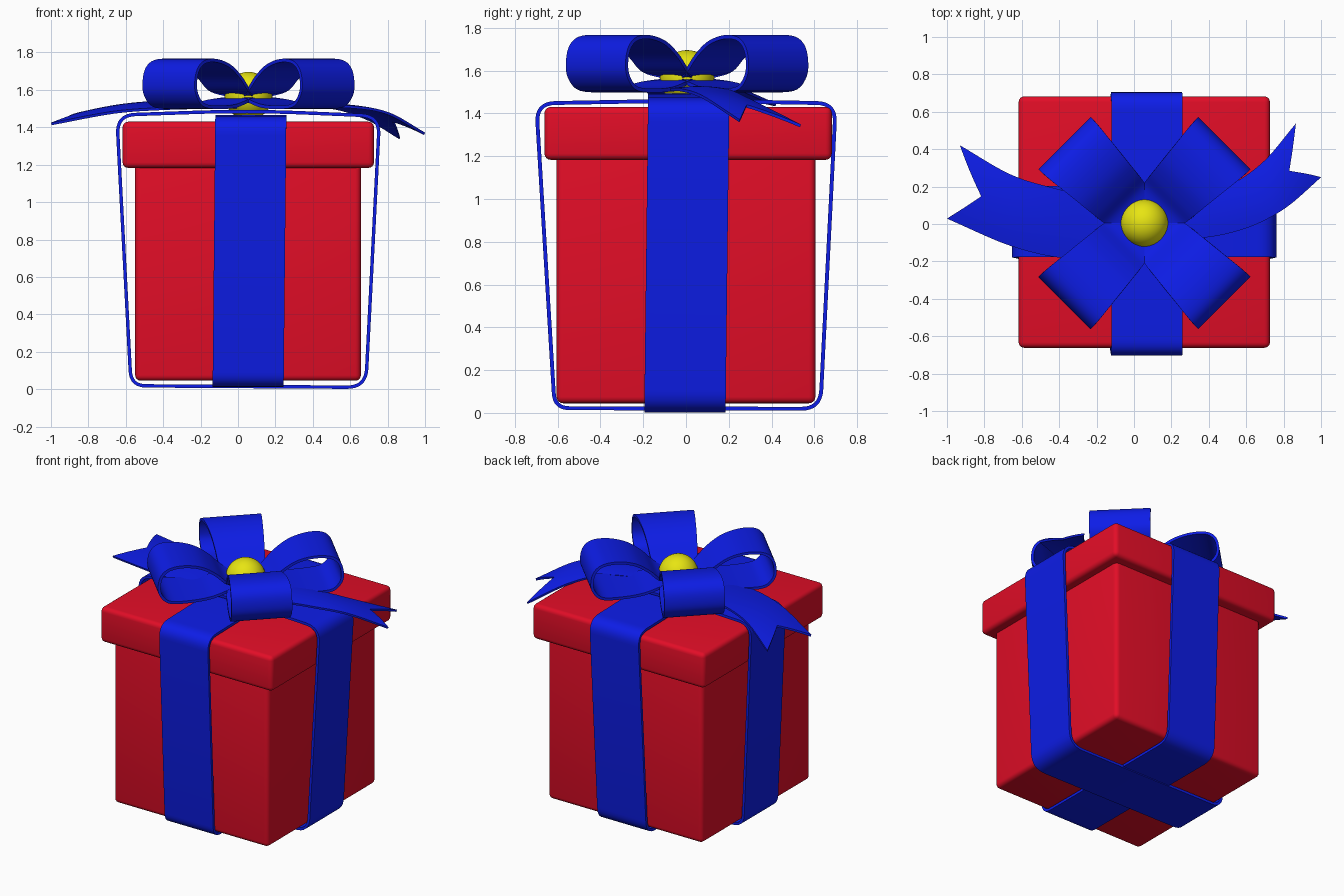
import bpy, math
from mathutils import Vector

if "Cube" in bpy.data.objects:
    bpy.data.objects.remove(bpy.data.objects["Cube"])

CX, CY = 0.056, 0.005


def material(name, rgb):
    m = bpy.data.materials.new(name)
    m.diffuse_color = (*rgb, 1)
    m.use_nodes = True
    m.node_tree.nodes["Principled BSDF"].inputs["Base Color"].default_value = m.diffuse_color
    return m


RED = material("red_card", (0.76, 0.004, 0.02))
BLUE = material("blue_ribbon", (0.004, 0.012, 0.80))
YELLOW = material("yellow_knot", (0.80, 0.78, 0.006))


def finish(ob, name, mat):
    ob.name = name
    ob.data.materials.append(mat)
    bpy.ops.object.select_all(action='DESELECT')
    ob.select_set(True)
    bpy.context.view_layer.objects.active = ob
    bpy.ops.object.convert(target='MESH')
    bpy.ops.object.shade_smooth_by_angle(angle=math.radians(40))


def block(name, lo, hi, bevel):
    lo, hi = Vector(lo), Vector(hi)
    bpy.ops.mesh.primitive_cube_add(size=1, location=(lo + hi) / 2)
    ob = bpy.context.object
    ob.scale = hi - lo
    bpy.ops.object.transform_apply(location=False, scale=True)
    b = ob.modifiers.new("bevel", 'BEVEL')
    b.width, b.segments = bevel, 4
    finish(ob, name, RED)


def spline(pts, t):
    """Catmull-Rom point at t in 0..1 along an open list of points."""
    p = [Vector(q) for q in pts]
    p = [2 * p[0] - p[1]] + p + [2 * p[-1] - p[-2]]
    f = t * (len(pts) - 1)
    i = min(int(f), len(pts) - 2)
    f -= i
    a, b, c, d = p[i:i + 4]
    return 0.5 * (2 * b + (c - a) * f + (2 * a - 5 * b + 4 * c - d) * f * f
                  + (3 * b - a - 3 * c + d) * f ** 3)


def cloth(name, rows, closed=False, thick=0.018):
    """Sheet through rows of points, given thickness."""
    n, m = len(rows), len(rows[0])
    faces = [(i * m + j, i * m + j + 1, (i + 1) % n * m + j + 1, (i + 1) % n * m + j)
             for i in range(n if closed else n - 1) for j in range(m - 1)]
    me = bpy.data.meshes.new(name)
    me.from_pydata([tuple(p) for r in rows for p in r], [], faces)
    ob = bpy.data.objects.new(name, me)
    bpy.context.collection.objects.link(ob)
    s = ob.modifiers.new("thickness", 'SOLIDIFY')
    s.thickness, s.offset = thick, 0
    finish(ob, name, BLUE)


def rounded(corners, steps=8):
    """Closed outline from (x, z, radius) corners."""
    out = []
    n = len(corners)
    for i, (x, z, r) in enumerate(corners):
        c = Vector((x, z))
        a = c + (Vector(corners[i - 1][:2]) - c).normalized() * r
        b = c + (Vector(corners[(i + 1) % n][:2]) - c).normalized() * r
        for k in range(steps + 1):
            t = k / steps
            out.append(a * (1 - t) ** 2 + c * 2 * t * (1 - t) + b * t * t)
    return out


# Box and lid
block("box_body", (-0.55, -0.605, 0.045), (0.657, 0.605, 1.25), 0.03)
block("box_lid", (-0.617, -0.662, 1.183), (0.727, 0.682, 1.43), 0.03)

# Two ribbons wrapped round the box
HALF = 0.19
side_loop = rounded([(-0.648, 1.465, 0.1), (0.05, 1.49, 0.3), (0.757, 1.46, 0.1),
                     (0.683, 0.01, 0.1), (-0.572, 0.018, 0.08)])
cloth("side_ribbon", [[(p.x, 0.012 * p.y - 0.005 + s * HALF, p.y) for s in (-1, 1)]
                      for p in side_loop], closed=True)
front_loop = rounded([(-0.700, 1.447, 0.09), (0, 1.46, 0.3), (0.700, 1.447, 0.09),
                      (0.628, 0.019, 0.09), (-0.614, 0.022, 0.07)])
cloth("front_ribbon", [[(0.01 * p.y + 0.054 + s * HALF, p.x, p.y) for s in (-1, 1)]
                       for p in front_loop], closed=True)

# Four bow loops on the diagonals: (distance from centre, height, half width)
LOOP = [(0.01, 1.56, 0.07), (0.15, 1.54, 0.147), (0.27, 1.513, 0.167), (0.42, 1.507, 0.183),
        (0.53, 1.52, 0.193), (0.585, 1.575, 0.197), (0.595, 1.64, 0.197), (0.575, 1.71, 0.197),
        (0.52, 1.75, 0.193), (0.42, 1.756, 0.182), (0.31, 1.728, 0.17), (0.22, 1.67, 0.16),
        (0.15, 1.605, 0.149), (0.08, 1.578, 0.11), (0.01, 1.57, 0.07)]
for k in range(4):
    ang = math.radians(45 + 90 * k)
    ca, sa = math.cos(ang), math.sin(ang)
    rows = []
    for i in range(71):
        u, z, w = spline(LOOP, i / 70)
        rows.append([(CX + u * ca - v * sa, CY + u * sa + v * ca, z)
                     for v in (-w, -w / 2, 0, w / 2, w)])
    cloth(f"bow_loop_{k + 1}", rows)


# Two ribbon tails, slightly arched, with a V cut in the end
def tail(name, edge_a, edge_b, notch):
    rows = []
    for i in range(33):
        row = []
        for j in range(13):
            s = j / 12
            t = i / 32 * (1 - notch * (1 - abs(2 * s - 1)))
            p = spline(edge_a, t).lerp(spline(edge_b, t), s)
            p.z += 0.02 * t * (1 - (2 * s - 1) ** 2)
            row.append(p)
        rows.append(row)
    cloth(name, rows, thick=0.014)


tail("left_tail",
     [(0.05, 0.06, 1.51), (-0.2, 0.14, 1.525), (-0.42, 0.19, 1.535), (-0.66, 0.265, 1.508),
      (-0.93, 0.42, 1.44)],
     [(0.05, -0.06, 1.51), (-0.17, -0.16, 1.505), (-0.38, -0.18, 1.5), (-0.66, -0.115, 1.48),
      (-0.998, 0.03, 1.418)], 0.12)
tail("right_tail",
     [(0.05, 0.05, 1.51), (0.28, 0.12, 1.512), (0.5, 0.2, 1.505), (0.69, 0.33, 1.445),
      (0.865, 0.535, 1.342)],
     [(0.05, -0.06, 1.51), (0.34, -0.075, 1.51), (0.59, -0.025, 1.51), (0.8, 0.08, 1.475),
      (0.998, 0.25, 1.365)], 0.14)

# Round knot in the middle of the bow
bpy.ops.mesh.primitive_uv_sphere_add(segments=40, ring_count=20, radius=0.128,
                                     location=(CX, CY, 1.568))
finish(bpy.context.object, "bow_knot", YELLOW)
